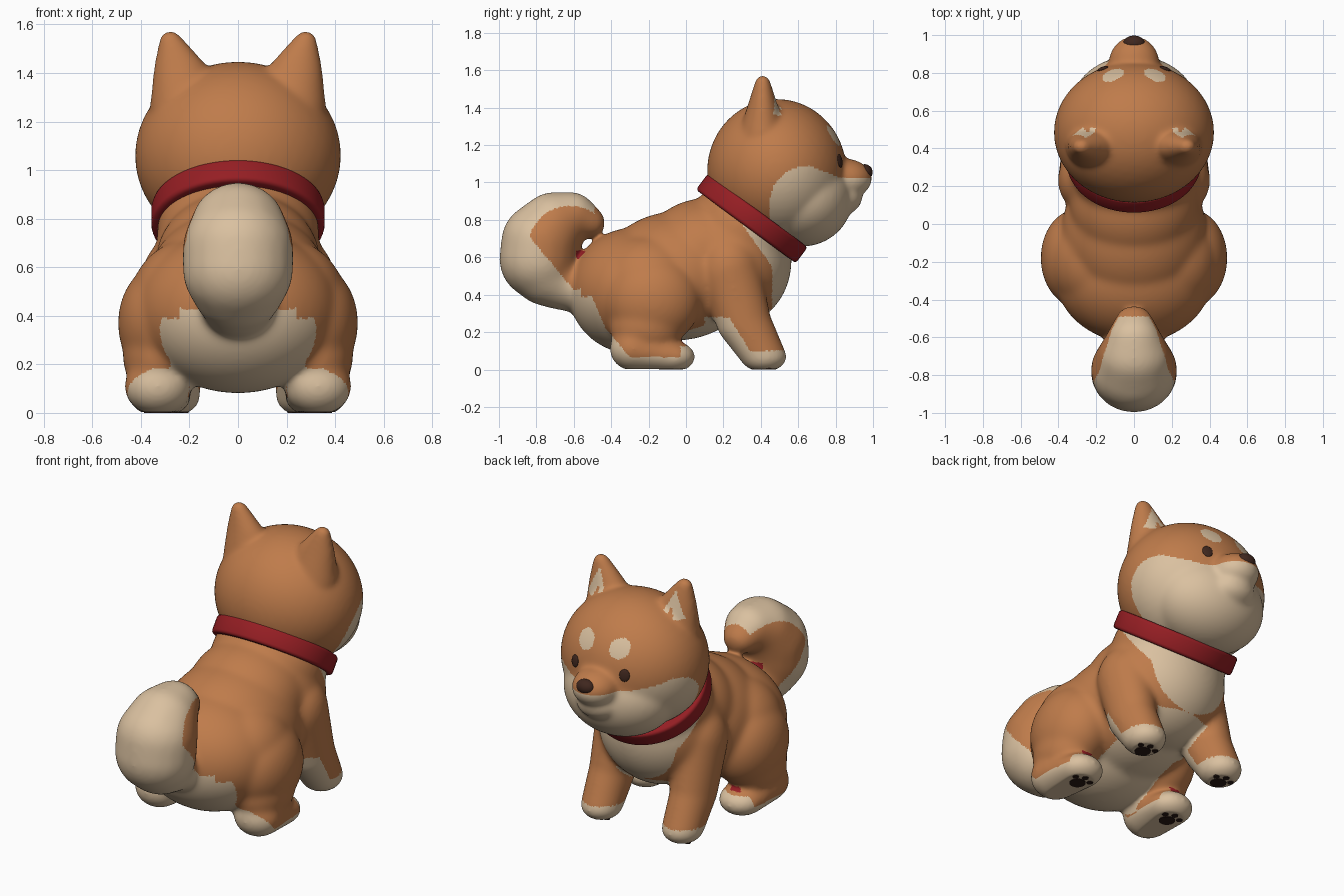
import bpy, bmesh, math
from mathutils import Matrix, Vector

cube = bpy.data.objects.get("Cube")
if cube:
    bpy.data.objects.remove(cube, do_unlink=True)


def material(name, rgb):
    m = bpy.data.materials.new(name)
    m.use_nodes = True
    m.diffuse_color = (*rgb, 1)
    m.node_tree.nodes["Principled BSDF"].inputs["Base Color"].default_value = (*rgb, 1)
    return m


ORANGE = material("orange fur", (0.52, 0.20, 0.07))
CREAM = material("cream fur", (0.70, 0.53, 0.35))
RED = material("red collar", (0.30, 0.013, 0.017))
BROWN = material("nose brown", (0.05, 0.02, 0.013))
DARK = material("pad brown", (0.025, 0.011, 0.008))


def ball(bm, centre, radii, subdiv=4):
    mat = Matrix.Translation(centre) @ Matrix.Diagonal((*radii, 1))
    bmesh.ops.create_icosphere(bm, subdivisions=subdiv, radius=1, matrix=mat)


def both(bm, centre, radii, subdiv=4):
    for s in (1, -1):
        ball(bm, (s * centre[0], centre[1], centre[2]), radii, subdiv)


def chain(bm, stops, paired=True, steps=6):
    # overlapping balls between stops of (centre, radii)
    for (c0, r0), (c1, r1) in zip(stops, stops[1:]):
        for i in range(steps + 1):
            t = i / steps
            c = Vector(c0).lerp(Vector(c1), t)
            r = Vector(r0).lerp(Vector(r1), t)
            (both if paired else ball)(bm, c, r, 3)


def add_object(name, bm, mats):
    mesh = bpy.data.meshes.new(name)
    bm.to_mesh(mesh)
    bm.free()
    obj = bpy.data.objects.new(name, mesh)
    bpy.context.collection.objects.link(obj)
    for m in mats:
        mesh.materials.append(m)
    for p in mesh.polygons:
        p.use_smooth = True
    return obj


def fuse(name, bm, mats, rule, soften):
    # merge the balls into one soft skin and paint its faces by rule
    obj = add_object(name, bm, [])
    rm = obj.modifiers.new("skin", "REMESH")
    rm.mode = "VOXEL"
    rm.voxel_size = 0.01
    sm = obj.modifiers.new("soften", "SMOOTH")
    sm.factor = 0.5
    sm.iterations = soften
    dg = bpy.context.evaluated_depsgraph_get()
    mesh = bpy.data.meshes.new_from_object(obj.evaluated_get(dg))
    obj.modifiers.clear()
    obj.data = mesh
    mesh.materials.clear()
    for m in mats:
        mesh.materials.append(m)
    for v in mesh.vertices:
        v.co.z = max(v.co.z, 0.004)
    for p in mesh.polygons:
        p.use_smooth = True
        c = p.center
        p.material_index = rule(abs(c.x), c.y, c.z, p.normal)
    return obj


# Body: torso, legs and curled tail
bm = bmesh.new()
ball(bm, (0, 0.30, 0.74), (0.335, 0.30, 0.28))
ball(bm, (0, 0.10, 0.62), (0.34, 0.33, 0.295))
ball(bm, (0, 0.23, 0.58), (0.36, 0.335, 0.36))
ball(bm, (0, -0.05, 0.50), (0.385, 0.41, 0.345))
ball(bm, (0, -0.27, 0.42), (0.42, 0.36, 0.34))
both(bm, (0.18, -0.20, 0.46), (0.265, 0.28, 0.26))
chain(bm, [((0.25, 0.23, 0.53), (0.155, 0.17, 0.20)),
           ((0.27, 0.31, 0.25), (0.125, 0.15, 0.13)),
           ((0.27, 0.415, 0.068), (0.117, 0.127, 0.084))])
both(bm, (0.30, -0.18, 0.37), (0.195, 0.26, 0.25))
both(bm, (0.325, -0.21, 0.23), (0.15, 0.20, 0.16))
chain(bm, [((0.33, -0.28, 0.11), (0.14, 0.13, 0.12)),
           ((0.32, -0.075, 0.068), (0.13, 0.127, 0.086))])
TAIL = [(-0.52, 0.42, 0.13), (-0.68, 0.47, 0.15), (-0.75, 0.52, 0.18), (-0.785, 0.59, 0.215),
        (-0.775, 0.68, 0.215), (-0.71, 0.77, 0.18), (-0.61, 0.82, 0.13), (-0.515, 0.785, 0.085)]
chain(bm, [((0, y, z), (r + 0.015, r, r)) for y, z, r in TAIL], paired=False)


def body_paint(x, y, z, n):
    curl = math.hypot(y + 0.62, z - 0.65)
    # patch inside the tail curl and at the hind ankle
    if x < 0.1 and math.hypot(y + 0.57, z - 0.59) < 0.05:
        return 2
    if 0.28 < x < 0.35 and -0.1 < y < 0.03 and 0.138 < z < 0.165:
        return 2
    # outer side of the tail
    if x < 0.24 and y < -0.49 and (y < -0.55 or z > 0.7) and curl > 0.225:
        return 1
    # rump and belly
    if z < 0.39 and y < -0.40 - max(0, z - 0.15) * 0.43 and x < 0.385:
        return 1
    if x < 0.2 and z < 0.32 and n.z < -0.3:
        return 1
    # chest
    if z > 0.27 and y > 0.46 - max(0, z - 0.55) * 0.7 and x < 0.17 + max(0, z - 0.35) * 0.6:
        return 1
    # front paws with a stripe up the back of the leg
    if y > 0.1:
        stripe = z < 0.28 and y < 0.23 + (0.28 - z) * 0.62
        return int(z < 0.1 or (stripe and x > 0.15))
    # hind paws
    return int(z < 0.065 + max(0, -y - 0.3) * 1.2 or (y > -0.03 and z < 0.125))


body = fuse("body", bm, [ORANGE, CREAM, RED], body_paint, 55)

# Head: skull, cheeks, muzzle and ears
bm = bmesh.new()
ball(bm, (0, 0.485, 1.06), (0.425, 0.373, 0.387))
ball(bm, (0, 0.62, 0.92), (0.335, 0.272, 0.263))
ball(bm, (0, 0.85, 1.02), (0.135, 0.145, 0.108))
ball(bm, (0, 0.82, 0.92), (0.138, 0.123, 0.098))
chain(bm, [((0.20, 0.41, 1.26), (0.165, 0.13, 0.06)),
           ((0.237, 0.41, 1.42), (0.112, 0.078, 0.05)),
           ((0.278, 0.41, 1.535), (0.048, 0.042, 0.04))], steps=10)


def head_paint(x, y, z, n):
    # inner ears
    if 1.36 < z < 1.515 and 0.4 < y < 0.51 and n.y > 0.25 and x > 0.15:
        outer = abs(x - 0.255) < (1.52 - z) * 0.45
        inner = abs(x - 0.245) < (1.43 - z) * 0.35
        return int(outer and not inner)
    # brow spots
    if y > 0.6 and math.hypot((x - 0.11) / 0.058, (z - 1.25) / 0.052) < 1:
        return 1
    # cheeks, jaw and chin
    if y < 0.66:
        cheek = math.hypot((y - 0.66) / 0.21, (z - 0.90) / 0.19) < 1
        return int(cheek or (z < 0.9 and y > 0.45))
    return int(z < max(1.09 - (y - 0.66) * 0.4, 1.025))


head = fuse("head", bm, [ORANGE, CREAM], head_paint, 35)

# Eyes sit on the face surface
bpy.context.view_layer.update()
for side, s in (("left", 1), ("right", -1)):
    hit, loc, normal, _ = head.ray_cast(Vector((s * 0.165, 2, 1.115)), Vector((0, -1, 0)))
    bm = bmesh.new()
    ball(bm, (0, 0, 0), (0.03, 0.036, 0.009), 3)
    eye = add_object(side + "_eye", bm, [BROWN])
    eye.location = loc
    eye.rotation_euler = normal.to_track_quat("Z", "Y").to_euler()

# Nose
bm = bmesh.new()
ball(bm, (0, 0.955, 1.055), (0.058, 0.043, 0.043), 3)
add_object("nose", bm, [BROWN])

# Collar: a tilted band around the neck
bm = bmesh.new()
corners = [(0.27, -0.054), (0.34, -0.054), (0.34, 0.054), (0.27, 0.054)]
verts = [bm.verts.new((r, 0, h)) for r, h in corners]
edges = [bm.edges.new((verts[i], verts[(i + 1) % 4])) for i in range(4)]
bmesh.ops.spin(bm, geom=verts + edges, cent=(0, 0, 0), axis=(0, 0, 1),
               angle=math.tau, steps=64, use_merge=True)
bmesh.ops.remove_doubles(bm, verts=bm.verts, dist=0.0005)
bmesh.ops.recalc_face_normals(bm, faces=bm.faces)
collar = add_object("collar", bm, [RED])
collar.location = (0, 0.352, 0.808)
collar.scale = (1.05, 0.975, 1)
collar.rotation_euler = (-0.635, 0, 0)
bevel = collar.modifiers.new("round", "BEVEL")
bevel.width = 0.018
bevel.segments = 3

# Paw pads: thin plates under each foot
for end, px, py in (("front", 0.27, 0.395), ("hind", 0.32, -0.10)):
    for side, s in (("left", 1), ("right", -1)):
        bm = bmesh.new()
        for dx, dy, r in ((0, 0, 0.045), (-0.05, 0.045, 0.017), (0, 0.067, 0.018), (0.05, 0.045, 0.017)):
            bmesh.ops.create_cone(bm, cap_ends=True, segments=16, radius1=r, radius2=r, depth=0.008,
                                  matrix=Matrix.Translation((s * px + dx, py + dy, 0.004)))
        pads = add_object(f"{side}_{end}_pads", bm, [DARK])
        for p in pads.data.polygons:
            p.use_smooth = False
